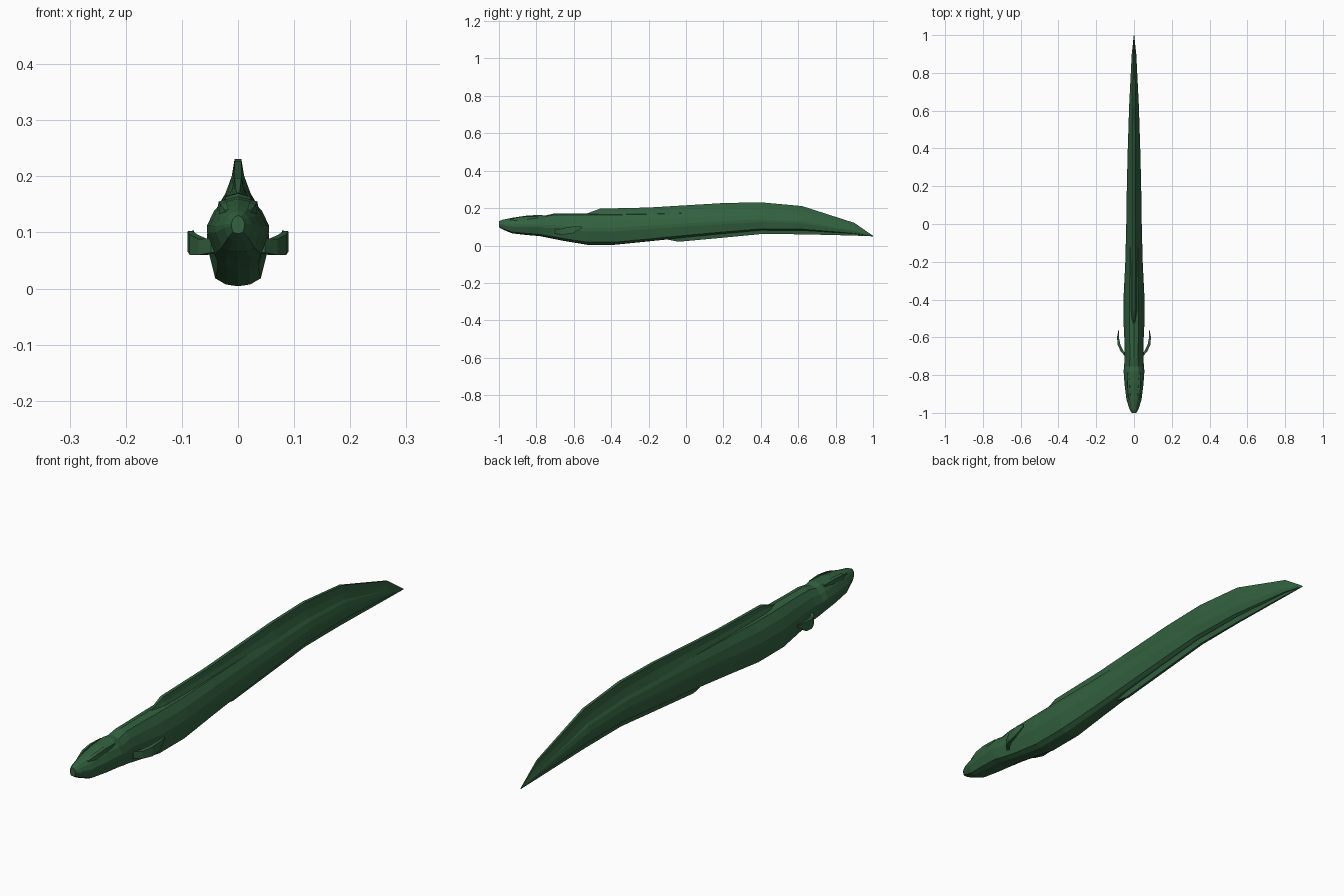
import bpy, bmesh

mat = bpy.data.materials.new("dark_green")
mat.diffuse_color = (0.032, 0.12, 0.05, 1)


def loft(name, rings):
    """Skin a list of equal-length closed rings and cap both ends."""
    bm = bmesh.new()
    loops = [[bm.verts.new(p) for p in r] for r in rings]
    n = len(loops[0])
    for a, b in zip(loops, loops[1:]):
        for i in range(n):
            j = (i + 1) % n
            bm.faces.new((a[i], a[j], b[j], b[i]))
    bm.faces.new(loops[0][::-1])
    bm.faces.new(loops[-1])
    bmesh.ops.remove_doubles(bm, verts=bm.verts, dist=0.0002)
    bmesh.ops.recalc_face_normals(bm, faces=bm.faces)
    me = bpy.data.meshes.new(name)
    bm.to_mesh(me)
    bm.free()
    ob = bpy.data.objects.new(name, me)
    bpy.context.collection.objects.link(ob)
    me.materials.append(mat)
    return ob


# Body: one half cross-section, scaled along the length
half = [(0, 1), (.45, .9), (.78, .55), (1, .1), (1, -.15), (.74, -.83), (.4, -.96), (0, -1)]
section = half + [(-x, z) for x, z in half[-2:0:-1]]
# y, half width, top z, bottom z
stations = [
    (-1.0, .012, .130, .098), (-.98, .024, .138, .086), (-.93, .040, .148, .065),
    (-.85, .050, .160, .056), (-.78, .055, .164, .050), (-.755, .053, .160, .045),
    (-.71, .049, .170, .036), (-.65, .049, .171, .024), (-.53, .055, .172, .004),
    (-.38, .055, .172, .004), (-.2, .046, .175, .022), (0, .041, .180, .043),
    (.2, .038, .185, .062), (.4, .033, .187, .080), (.62, .026, .170, .080),
    (.9, .012, .095, .062), (1.0, .001, .051, .049)]
loft("body", [[(x * w, y, (t + b) / 2 + z * (t - b) / 2) for x, z in section]
              for y, w, t, b in stations])


# Long fins: wedge sections, y, base z, edge z, base half width, edge half width
def ridge_fin(name, rows):
    loft(name, [[(-bw, y, b), (-ew - (bw - ew) * .3, y, b + (e - b) * .55), (-ew, y, e),
                 (ew, y, e), (ew + (bw - ew) * .3, y, b + (e - b) * .55), (bw, y, b)]
                for y, b, e, bw, ew in rows])


ridge_fin("dorsal_fin", [
    (-.53, .16, .171, .012, .003), (-.46, .16, .197, .018, .006), (-.2, .16, .203, .021, .006),
    (.2, .168, .227, .023, .006), (.4, .165, .231, .022, .006), (.62, .145, .211, .019, .005),
    (.9, .085, .121, .010, .003), (1.0, .050, .052, .001, .0005)])
ridge_fin("anal_fin", [
    (-.11, .05, .034, .010, .003), (-.04, .06, .020, .016, .005), (.2, .08, .042, .018, .005),
    (.4, .098, .061, .017, .005), (.62, .098, .060, .014, .004), (.9, .070, .053, .008, .003),
    (1.0, .050, .049, .001, .0005)])

# Pectoral fins: x, y, lower z, upper z, half thickness
path = [(.040, -.70, .064, .090, .008), (.062, -.675, .060, .088, .008),
        (.079, -.64, .060, .096, .007), (.085, -.60, .066, .102, .005),
        (.080, -.56, .092, .103, .002)]
for side, sx in (("left", 1), ("right", -1)):
    loft(side + "_pectoral_fin",
         [[(sx * (x - t), y, lo), (sx * (x + t), y, lo),
           (sx * (x + t), y, hi), (sx * (x - t), y, hi)] for x, y, lo, hi, t in path])

# Brow ridges over the eyes
for side, sx in (("left", 1), ("right", -1)):
    loft(side + "_brow",
         [[(sx * (x - w), y, z - .012), (sx * (x + w), y, z - .018),
           (sx * (x + w * .7), y, z), (sx * (x - w * .7), y, z + .003)]
          for x, y, z, w in [(.020, -.94, .139, .004), (.026, -.90, .150, .008),
                             (.029, -.85, .155, .008), (.030, -.79, .154, .004)]])
